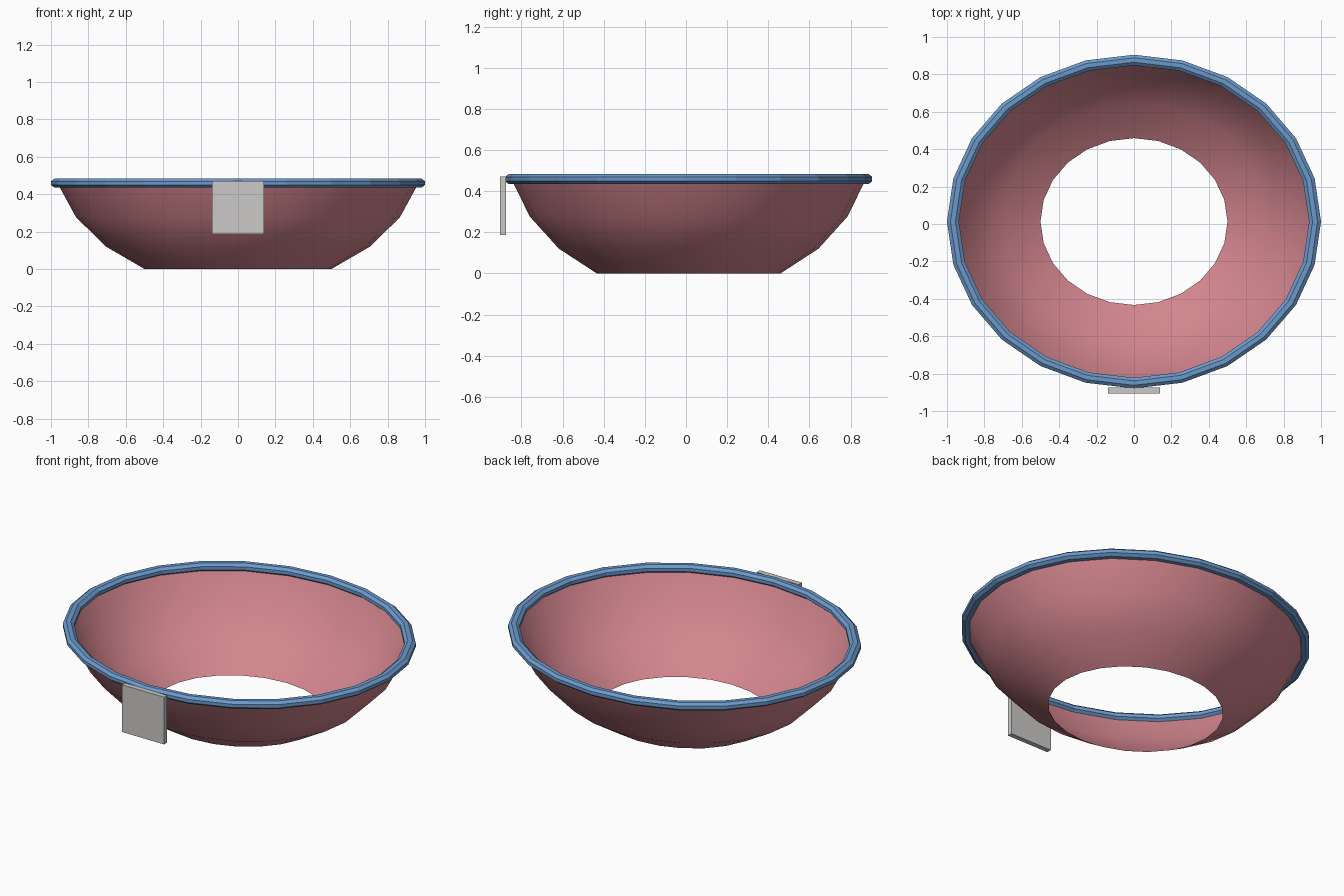
import bpy
import math

if "Cube" in bpy.data.objects:
    bpy.data.objects.remove(bpy.data.objects["Cube"], do_unlink=True)

SEGMENTS = 24
CENTRE_Y = 0.013
RATIO_Y = 0.892   # oval depth relative to width
RATIO_Z = 0.757   # squash in height
RIM_Z = 0.459


def material(name, rgb):
    mat = bpy.data.materials.new(name)
    mat.use_nodes = True
    colour = (*rgb, 1)
    mat.diffuse_color = colour
    mat.node_tree.nodes["Principled BSDF"].inputs["Base Color"].default_value = colour
    return mat


def lathe(name, profile, mat, closed=False):
    """Sweep (radius, z) points around an oval."""
    verts, faces = [], []
    count = len(profile)
    for s in range(SEGMENTS):
        a = math.tau * s / SEGMENTS
        for r, z in profile:
            verts.append((r * math.cos(a), CENTRE_Y + RATIO_Y * r * math.sin(a), z))
    for s in range(SEGMENTS):
        here, there = s * count, (s + 1) % SEGMENTS * count
        for i in range(count if closed else count - 1):
            j = (i + 1) % count
            faces.append((here + i, there + i, there + j, here + j))
    mesh = bpy.data.meshes.new(name)
    mesh.from_pydata(verts, [], faces)
    mesh.materials.append(mat)
    obj = bpy.data.objects.new(name, mesh)
    bpy.context.collection.objects.link(obj)
    return obj


pink = material("dusty pink", (0.65, 0.235, 0.27))
blue = material("soft blue", (0.15, 0.32, 0.60))
grey = material("light grey", (0.60, 0.59, 0.58))

# Open-bottomed bowl: a slice of a squashed sphere
base = math.sin(math.radians(60))
arc = [math.radians(a) for a in (60, 45, 30, 15)]
bowl = lathe("bowl", [(math.cos(a), (base - math.sin(a)) * RATIO_Z) for a in arc], pink)
bowl.data.polygons.foreach_set("use_smooth", [True] * len(bowl.data.polygons))

# Faceted rim tube
tube = [math.tau * (i + 0.5) / 8 for i in range(8)]
lathe("rim", [(0.968 + 0.0346 * math.cos(a), RIM_Z + 0.0262 * math.sin(a)) for a in tube],
      blue, closed=True)

# Flat tag hanging on the front
bpy.ops.mesh.primitive_cube_add(size=1, location=(0, -0.89, 0.329))
tag = bpy.context.object
tag.name = "front_tag"
tag.scale = (0.28, 0.03, 0.285)
bpy.ops.object.transform_apply(location=False, rotation=False, scale=True)
tag.data.materials.append(grey)
